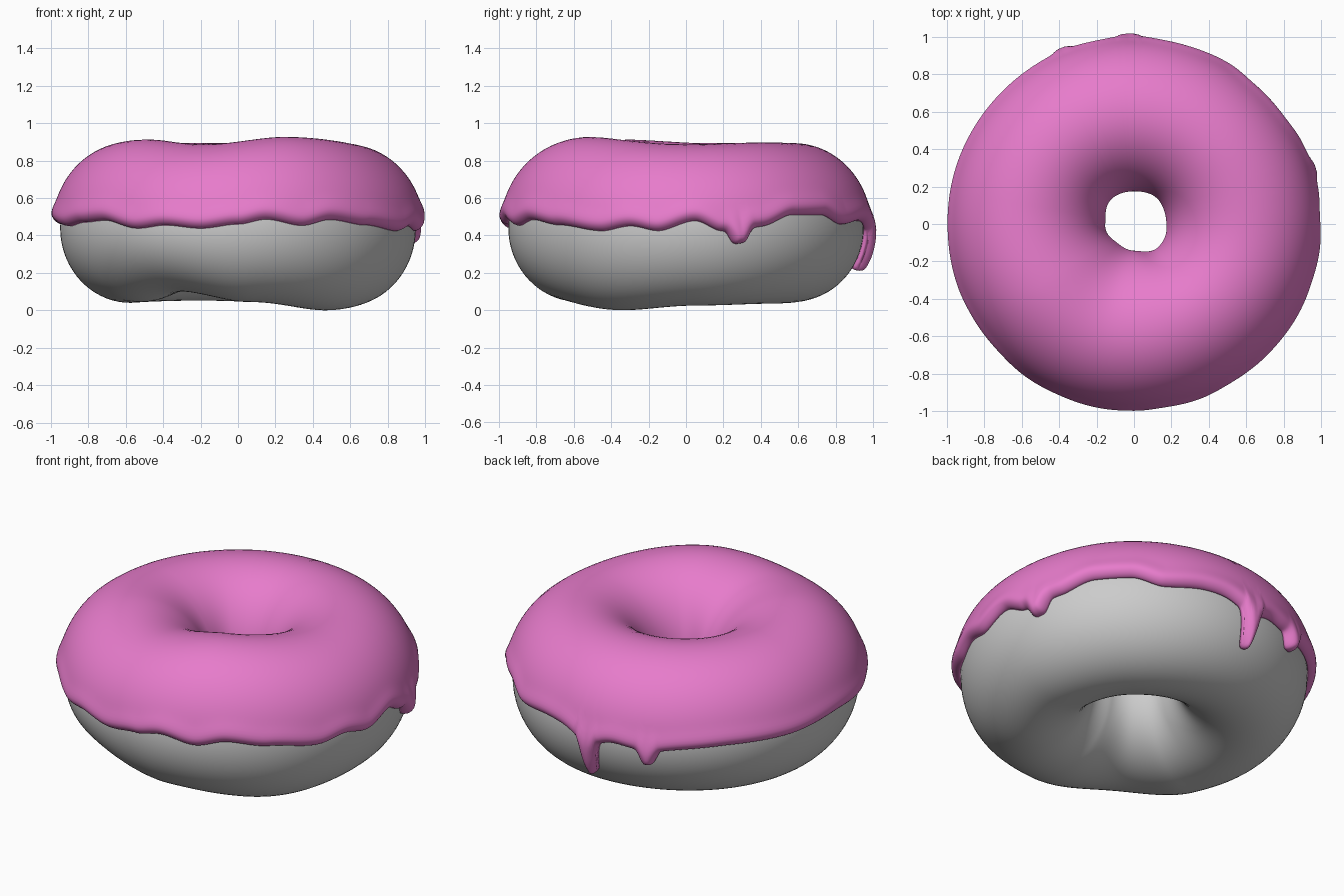
import bpy, math
from mathutils import Vector, kdtree

if "Cube" in bpy.data.objects:
    bpy.data.objects.remove(bpy.data.objects["Cube"])

RING, MID, THICK = 0.575, 0.44, 0.042


def material(name, rgb):
    m = bpy.data.materials.new(name)
    m.diffuse_color = (*rgb, 1)
    m.use_nodes = True
    m.node_tree.nodes["Principled BSDF"].inputs["Base Color"].default_value = m.diffuse_color
    return m


def keyed(keys):
    """Periodic smooth interpolation of (degrees, value) keys."""
    keys = sorted(keys)
    keys = [(keys[-1][0] - 360, keys[-1][1])] + keys + [(keys[0][0] + 360, keys[0][1])]

    def f(deg):
        deg = (deg + 180) % 360 - 180
        for (a, u), (b, v) in zip(keys, keys[1:]):
            if a <= deg <= b:
                t = (deg - a) / (b - a)
                return u + (v - u) * t * t * (3 - 2 * t)
    return f


# Uneven hand-shaped ring: icing top, dough bottom and hole radius by direction
top = keyed([(-64, .925), (-108, .885), (-147, .911), (170, .893), (90, .892), (45, .896), (0, .886)])
bottom = keyed([(-36, 0), (5, .025), (50, .035), (110, .052), (180, .04), (-155, .045), (-121, .10), (-85, .045)])
hole = keyed([(0, .172), (45, .18), (90, .175), (135, .175), (180, .152), (-130, .135), (-90, .138), (-45, .178)])
# Lower edge of the icing
edge = keyed([(-178, .47), (-160, .45), (-149, .47), (-138, .48), (-124, .437), (-114, .455),
              (-102, .437), (-90, .46), (-81, .485), (-69, .452), (-59, .482), (-45, .455),
              (-28, .425), (-18, .45), (-9, .425), (3, .48), (11, .435), (25, .455), (37, .513),
              (49, .513), (60, .46), (74, .48), (97, .455), (106, .44), (120, .44), (140, .455), (160, .45)])
# Drips: direction, length, half width in degrees
DRIPS = [(17.3, .085, 3.6), (91.5, .245, 3.0), (112.5, .10, 3.2)]


def drip(deg):
    total = 0
    for c, length, w in DRIPS:
        d = abs(deg - c)
        total += length * (.78 * math.exp(-(d / w) ** 4) + .22 * math.exp(-(d / (2.2 * w)) ** 2))
    return total


def surface(deg, phi, off=0.0):
    """Point on the dough ring, pushed outward by off."""
    c, s = math.cos(phi), math.sin(phi)
    a = .375 if c > 0 else RING - hole(deg) - THICK
    h = top(deg) - THICK - MID if s > 0 else MID - bottom(deg)
    n = Vector((c / a, s / h)).normalized() * off
    r, z, t = RING + a * c + n.x, MID + h * s + n.y, math.radians(deg)
    return (r * math.cos(t), r * math.sin(t), z)


def build(name, rows, mat):
    """Skin a grid that closes in both directions."""
    n, m = len(rows), len(rows[0])
    faces = [(i * m + j, (i + 1) % n * m + j, (i + 1) % n * m + (j + 1) % m, i * m + (j + 1) % m)
             for i in range(n) for j in range(m)]
    me = bpy.data.meshes.new(name)
    me.from_pydata([p for row in rows for p in row], [], faces)
    me.materials.append(mat)
    me.shade_smooth()
    ob = bpy.data.objects.new(name, me)
    bpy.context.collection.objects.link(ob)
    return ob


# Dough ring
build("dough", [[surface(i * 360 / 144, j * math.tau / 72) for j in range(72)] for i in range(144)],
      material("plain dough", (.6, .6, .6)))

# Icing: outer skin with a rounded rim, then a thin underside on the dough
N, ROWS, UNDER = 720, 56, 14


def outer_end(deg):
    z = edge(deg) - drip(deg)
    return math.asin((z - MID) / (.41 if z < MID else .43))


rim = [(i * .125 - 180, 0) for i in range(2880)]
rim = [(d, outer_end(d)) for d, _ in rim]
flat = lambda deg, phi: Vector((math.radians(deg) * .95, phi * .41, 0))
tree = kdtree.KDTree(len(rim))
for k, (d, p) in enumerate(rim):
    tree.insert(flat(d, p), k)
tree.balance()


def icing_row(deg):
    end = outer_end(deg)
    start = math.pi + .06 * math.sin(math.radians(5 * deg))
    hang = drip(deg)
    row = []
    for j in range(ROWS + 1):
        u = .5 - .5 * math.cos(math.pi * j / ROWS)
        phi = start + (end - start) * u
        if phi > 1.6:
            d, extra = (start - phi) * .4, 0
        else:
            d = tree.find(flat(deg, phi))[2]
            extra = .010 * math.exp(-((d - .05) / .045) ** 2)      # bead along the rim
            extra += .016 * min(1, hang / .1) * max(0, min(1, (.25 - phi) / .3))
        k = min(1, d / .045)
        row.append(surface(deg, phi, (THICK + extra) * math.sqrt(1 - (1 - k) ** 2) + .001))
    for j in range(1, UNDER):
        row.append(surface(deg, end + (start - end) * j / UNDER, .001))
    return row


build("icing", [icing_row(i * 360 / N - 180) for i in range(N)], material("pink icing", (.8, .2, .6)))
